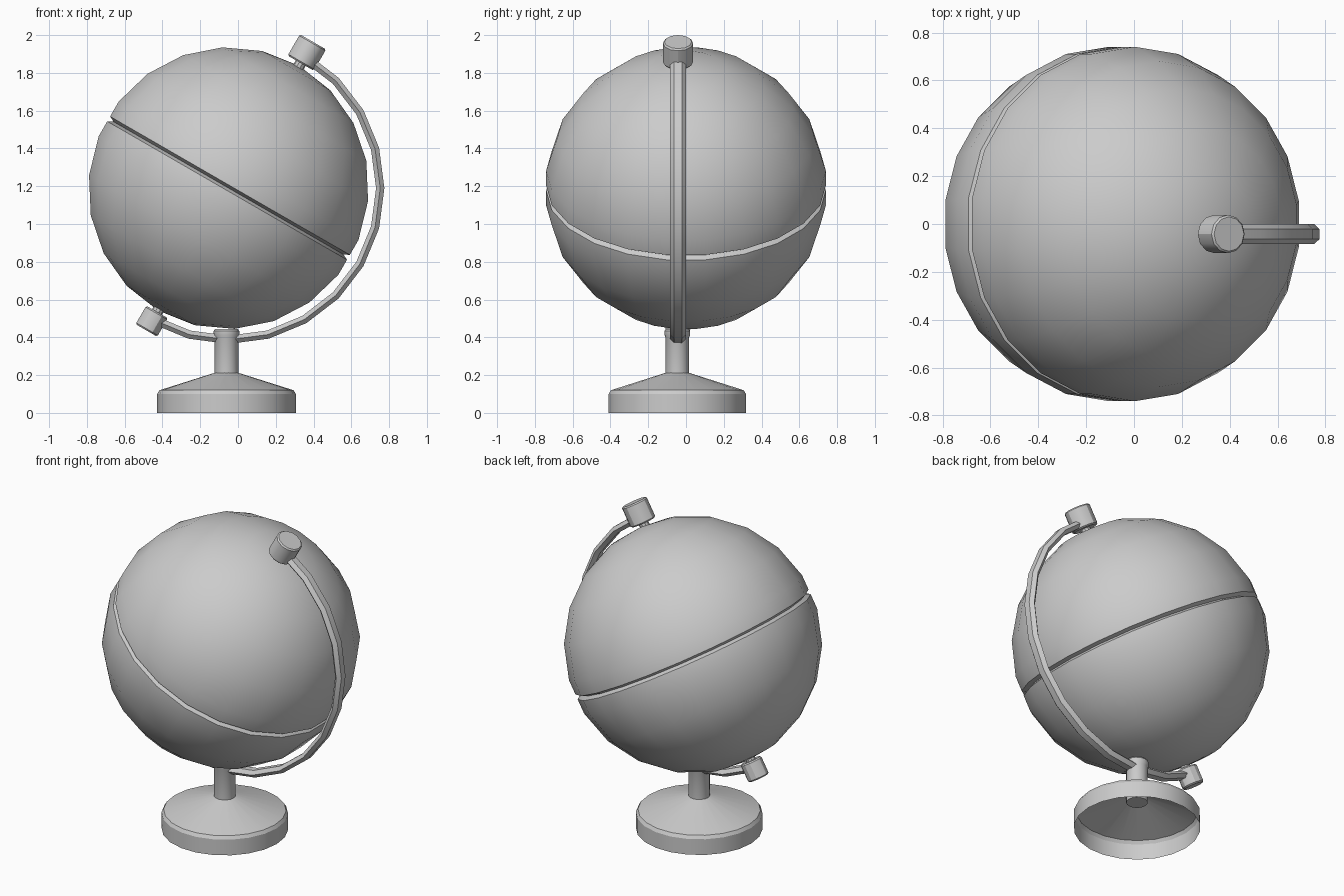
import bpy, bmesh
from math import radians, sin, cos, pi
from mathutils import Matrix, Vector

cube = bpy.data.objects.get("Cube")
if cube:
    bpy.data.objects.remove(cube, do_unlink=True)

grey = bpy.data.materials.new("light_grey")
grey.use_nodes = True
GREY = (0.6, 0.6, 0.6, 1)
grey.diffuse_color = GREY
grey.node_tree.nodes["Principled BSDF"].inputs["Base Color"].default_value = GREY

SIDES = 22
CENTRE = Vector((-0.05, 0, 1.19))
ARM_Y = -0.042
TILT = Matrix.Rotation(radians(30), 4, 'Y')


def spin_object(name, points, axis, angle, steps, matrix, closed=False):
    """Sweep a chain of points around an axis and place the result."""
    bm = bmesh.new()
    verts = [bm.verts.new(p) for p in points]
    edges = [bm.edges.new(pair) for pair in zip(verts, verts[1:])]
    if closed:
        edges.append(bm.edges.new((verts[-1], verts[0])))
    bmesh.ops.spin(bm, geom=verts + edges, cent=(0, 0, 0), axis=axis,
                   angle=angle, steps=steps, use_duplicate=False)
    bmesh.ops.remove_doubles(bm, verts=bm.verts, dist=0.0005)
    bmesh.ops.recalc_face_normals(bm, faces=bm.faces)
    bm.transform(matrix)
    mesh = bpy.data.meshes.new(name)
    bm.to_mesh(mesh)
    bm.free()
    mesh.materials.append(grey)
    obj = bpy.data.objects.new(name, mesh)
    bpy.context.collection.objects.link(obj)
    bpy.ops.object.select_all(action='DESELECT')
    obj.select_set(True)
    bpy.context.view_layer.objects.active = obj
    bpy.ops.object.shade_smooth_by_angle(angle=radians(30))
    return obj


def lathe(name, profile, matrix, sides=SIDES, phase=0.0):
    points = [(r * cos(phase), r * sin(phase), z) for r, z in profile]
    return spin_object(name, points, (0, 0, 1), 2 * pi, sides, matrix)


def drum(radius, low, high, chamfer=0.008):
    """Profile of a closed cylinder with softened rims."""
    return [(0, low), (radius - chamfer, low), (radius, low + chamfer),
            (radius, high - chamfer), (radius - chamfer, high), (0, high)]


# Globe: facetted sphere with a V groove around the equator
R = 0.748
rings = 11
half = [(R * sin(pi * i / rings), R * cos(pi * i / rings)) for i in range(6)]
half[0] = (0, R)
rim = half[-1][0]
half.append((rim, 0.015))
profile = half + [(rim - 0.03, 0)] + [(r, -z) for r, z in reversed(half)]
lathe("globe", profile, Matrix.Translation(CENTRE) @ TILT, phase=pi / 2)

# Knobs and pins on the tilted axis
axis_place = Matrix.Translation(CENTRE + Vector((0, ARM_Y, 0))) @ TILT
lathe("top_knob", drum(0.08, 0.764, 0.894), axis_place, sides=12)
lathe("bottom_knob", drum(0.066, -0.87, -0.757), axis_place, sides=12)
for name, low, high in (("top_pin", 0.7, 0.8), ("bottom_pin", -0.8, -0.7)):
    lathe(name, drum(0.03, low, high, 0.002), axis_place, sides=10)

# Half-circle arm with a flattened hexagonal section
section = [(0.803 + 0.022 * s, y, 0) for s, y in
           ((0, -0.042), (1, -0.021), (1, 0.021), (0, 0.042), (-1, 0.021), (-1, -0.021))]
start = Matrix.Rotation(radians(-60), 4, 'Y')
spin_object("arm", [start @ Vector(p) for p in section], (0, 1, 0), pi, 12,
            Matrix.Translation(CENTRE + Vector((0, ARM_Y, 0))), closed=True)

# Stand: hollow conical foot and a collared post
stand_place = Matrix.Translation((-0.061, -0.046, 0))
lathe("base", [(0.367, 0), (0.367, 0.1), (0.355, 0.12), (0.06, 0.213)], stand_place)
lathe("post", [(0, 0.17), (0.0625, 0.17), (0.0625, 0.4), (0.068, 0.412),
               (0.068, 0.434), (0.058, 0.445), (0, 0.445)], stand_place, sides=16)
